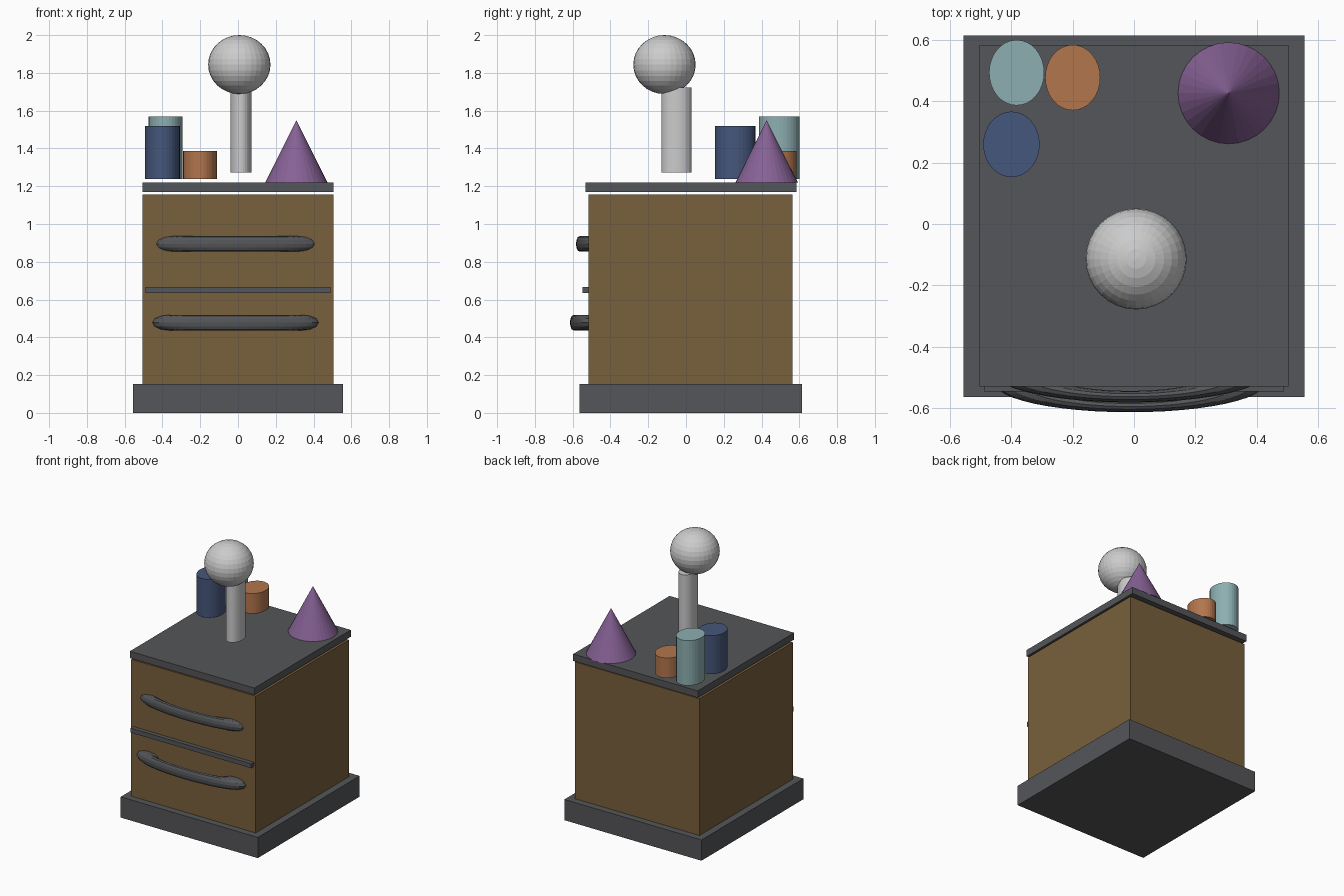
import bpy

if "Cube" in bpy.data.objects:
    bpy.data.objects.remove(bpy.data.objects["Cube"])


def material(name, rgb):
    m = bpy.data.materials.new(name)
    m.diffuse_color = (*rgb, 1)
    m.use_nodes = True
    m.node_tree.nodes["Principled BSDF"].inputs["Base Color"].default_value = m.diffuse_color
    return m


WOOD = material("wood", (0.19, 0.115, 0.045))
DARK = material("dark_grey", (0.09, 0.092, 0.1))
BLUE = material("blue", (0.06, 0.095, 0.2))
TEAL = material("teal", (0.27, 0.43, 0.44))
ORANGE = material("orange", (0.45, 0.18, 0.075))
PURPLE = material("purple", (0.24, 0.12, 0.3))


def finish(name, mat):
    ob = bpy.context.object
    ob.name = name
    if mat:
        ob.data.materials.append(mat)
    return ob


def box(name, x, y, z, mat):
    """Box from (min, max) ranges."""
    bpy.ops.mesh.primitive_cube_add(size=1, location=[sum(r) / 2 for r in (x, y, z)])
    bpy.context.object.scale = [r[1] - r[0] for r in (x, y, z)]
    return finish(name, mat)


def cylinder(name, x, y, rx, ry, z0, z1, mat=None):
    """Upright cylinder with an oval section."""
    bpy.ops.mesh.primitive_cylinder_add(vertices=32, radius=1, depth=1,
                                        location=(x, y, (z0 + z1) / 2))
    bpy.context.object.scale = (rx, ry, z1 - z0)
    return finish(name, mat)


# Cabinet
box("plinth", (-0.556, 0.556), (-0.565, 0.615), (0, 0.152), DARK)
box("cabinet_body", (-0.505, 0.505), (-0.516, 0.565), (0.152, 1.155), WOOD)
box("table_top", (-0.505, 0.505), (-0.531, 0.585), (1.17, 1.22), DARK)
box("drawer_divider", (-0.49, 0.49), (-0.547, -0.51), (0.634, 0.667), DARK)

# Drawer handles: flattened rings half sunk into the front
for name, y, z in (("upper_handle", -0.488, 0.895), ("lower_handle", -0.52, 0.478)):
    bpy.ops.mesh.primitive_torus_add(major_radius=1, minor_radius=0.25,
                                     major_segments=48, minor_segments=12,
                                     location=(-0.013, y, z))
    bpy.context.object.scale = (0.352, 0.0755, 0.164)
    finish(name, DARK)

# Lamp
cylinder("lamp_stem", 0.016, -0.05, 0.056, 0.08, 1.273, 1.722)
bpy.ops.mesh.primitive_uv_sphere_add(segments=32, ring_count=16, radius=1,
                                     location=(0.007, -0.114, 1.844))
bpy.context.object.scale = (0.165, 0.165, 0.156)
finish("lamp_globe", None)

# Items on the top
cylinder("blue_jar", -0.4, 0.26, 0.092, 0.107, 1.239, 1.52, BLUE)
cylinder("teal_jar", -0.383, 0.494, 0.09, 0.107, 1.239, 1.568, TEAL)
cylinder("orange_jar", -0.2, 0.478, 0.09, 0.107, 1.239, 1.386, ORANGE)
bpy.ops.mesh.primitive_cone_add(vertices=32, radius1=0.166, depth=0.331,
                                location=(0.309, 0.427, 1.384))
finish("purple_cone", PURPLE)
